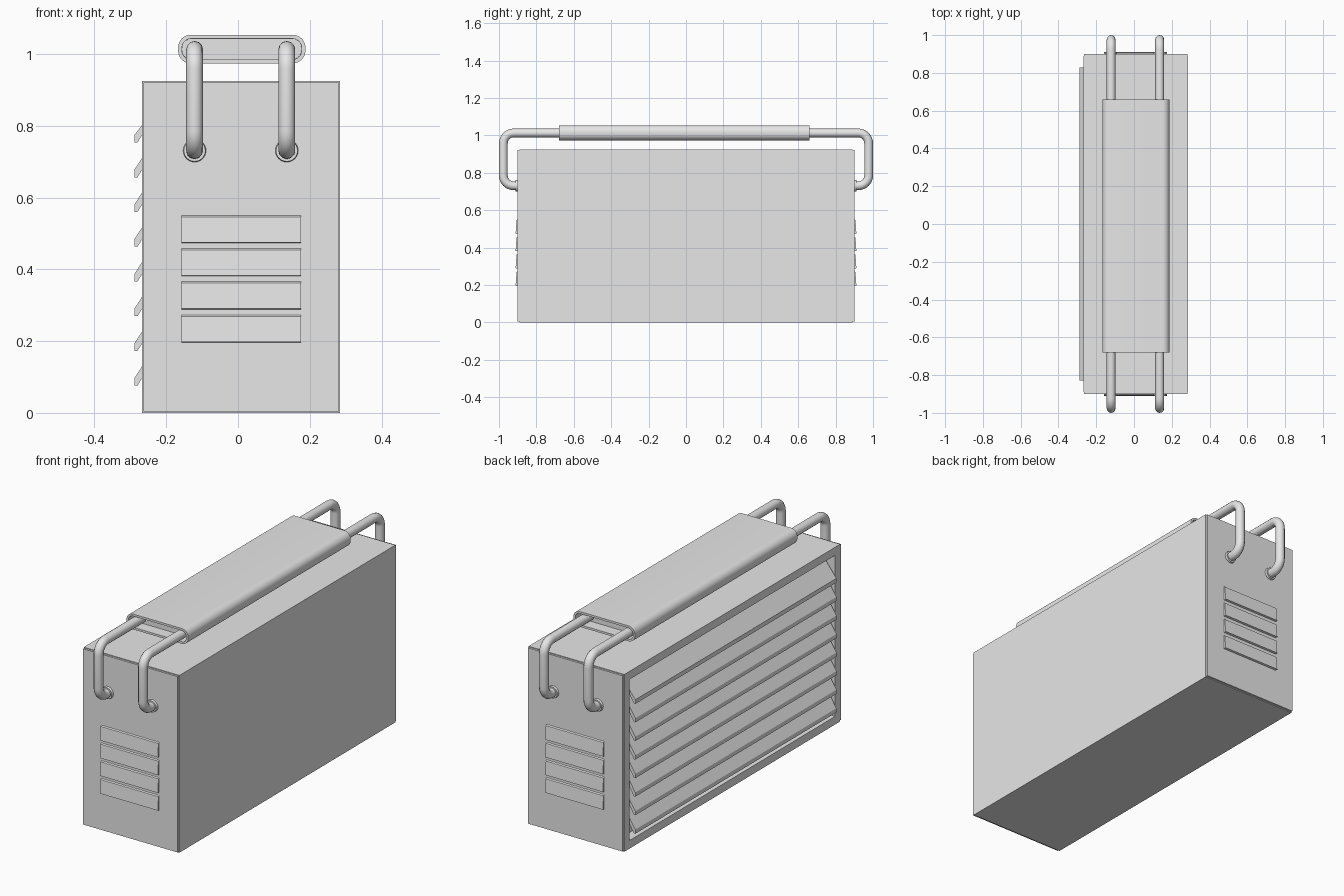
import bpy, bmesh, math
from mathutils import Vector

cube = bpy.data.objects.get("Cube")
if cube:
    bpy.data.objects.remove(cube, do_unlink=True)

GREY = (0.8, 0.8, 0.8, 1)
grey = bpy.data.materials.new("light grey")
grey.use_nodes = True
grey.diffuse_color = GREY
grey.node_tree.nodes["Principled BSDF"].inputs["Base Color"].default_value = GREY


def finish(name, bm, smooth=False):
    bmesh.ops.recalc_face_normals(bm, faces=bm.faces)
    mesh = bpy.data.meshes.new(name)
    bm.to_mesh(mesh)
    bm.free()
    mesh.materials.append(grey)
    obj = bpy.data.objects.new(name, mesh)
    bpy.context.collection.objects.link(obj)
    if smooth:
        shade(obj)
    return obj


def shade(obj):
    bpy.ops.object.select_all(action='DESELECT')
    obj.select_set(True)
    bpy.context.view_layer.objects.active = obj
    bpy.ops.object.shade_smooth_by_angle(angle=math.radians(35))


def box(lo, hi):
    bm = bmesh.new()
    bmesh.ops.create_cube(bm, size=1)
    lo, hi = Vector(lo), Vector(hi)
    for v in bm.verts:
        v.co = (lo + hi) / 2 + v.co * (hi - lo)
    return bm


def prism(profile, start, along):
    """Extrude a closed profile of 3D points by a vector."""
    bm = bmesh.new()
    face = bm.faces.new([bm.verts.new(Vector(p) + Vector(start)) for p in profile])
    out = bmesh.ops.extrude_face_region(bm, geom=[face])
    for v in out["geom"]:
        if isinstance(v, bmesh.types.BMVert):
            v.co += Vector(along)
    return bm


def fillet(points, radius, steps=8):
    """Round the right-angled inner corners of a path."""
    pts = [Vector(p) for p in points]
    path = [pts[0]]
    for a, b, c in zip(pts, pts[1:], pts[2:]):
        u, w = (a - b).normalized(), (c - b).normalized()
        for i in range(steps + 1):
            t = i / steps * math.pi / 2
            path.append(b + radius * (u * (1 - math.sin(t)) + w * (1 - math.cos(t))))
    return path + [pts[-1]]


LEFT, RIGHT, TOP = 0.285, -0.267, 0.925

# Case with a recessed opening in one long side
bm = box((RIGHT, -0.89, 0), (LEFT, 0.89, TOP))
bm.normal_update()
side = [f for f in bm.faces if f.normal.x < -0.9]
bmesh.ops.inset_individual(bm, faces=side, thickness=0.06)
bmesh.ops.inset_individual(bm, faces=side, thickness=0.001, depth=-0.05)
finish("case", bm)

# Slanted slats filling the opening
slat = [(-0.288, 0.0), (-0.288, 0.022), (-0.22, 0.128), (-0.22, 0.098), (-0.28, 0.0)]
for i in range(8):
    z = 0.076 + i * 0.0968
    top = 0.862 - z
    profile = [(x, 0, min(dz, top)) for x, dz in slat]
    finish(f"side_slat_{i + 1}", prism(profile, (0, -0.829, z), (0, 1.658, 0)))

for end, s in (("front", -1), ("back", 1)):
    # End plate, slightly inset from the case edges
    ys = sorted((s * 0.885, s * 0.9))
    finish(f"{end}_plate", box((RIGHT + 0.003, ys[0], 0.004),
                               (LEFT - 0.003, ys[1], TOP - 0.004)))
    # Raised vent louvres
    for i in range(4):
        z = 0.195 + i * 0.0925
        profile = [(0, s * 0.895, 0), (0, s * 0.911, 0.003),
                   (0, s * 0.906, 0.074), (0, s * 0.895, 0.082)]
        finish(f"{end}_vent_{i + 1}", prism(profile, (-0.158, 0, z), (0.333, 0, 0)))

# Bent handle rods with collars where they enter the end plates
for side_name, x in (("right", -0.121), ("left", 0.136)):
    path = fillet([(x, -0.89, 0.731), (x, -0.9765, 0.731), (x, -0.9765, 1.013),
                   (x, 0.9765, 1.013), (x, 0.9765, 0.731), (x, 0.89, 0.731)], 0.055)
    curve = bpy.data.curves.new(f"{side_name}_rod", 'CURVE')
    curve.dimensions = '3D'
    curve.bevel_depth = 0.0235
    curve.bevel_resolution = 4
    spline = curve.splines.new('POLY')
    spline.points.add(len(path) - 1)
    for p, co in zip(spline.points, path):
        p.co = (*co, 1)
    curve.materials.append(grey)
    rod = bpy.data.objects.new(f"{side_name}_rod", curve)
    bpy.context.collection.objects.link(rod)
    bpy.ops.object.select_all(action='DESELECT')
    rod.select_set(True)
    bpy.context.view_layer.objects.active = rod
    bpy.ops.object.convert(target='MESH')
    shade(bpy.context.object)
    for end, s in (("front", -1), ("back", 1)):
        bm = bmesh.new()
        bmesh.ops.create_cone(bm, cap_ends=True, segments=24,
                              radius1=0.034, radius2=0.03, depth=0.022)
        for v in bm.verts:
            v.co = Vector((x + v.co.x, s * (0.9 + v.co.z), 0.731 + v.co.y))
        finish(f"{side_name}_{end}_collar", bm, True)

# Rounded grip with shallow hollow ends
outline = []
R = 0.036
for cx, cz, a0 in ((0.188 - R, 1.054 - R, 0), (-0.167 + R, 1.054 - R, 90),
                   (-0.167 + R, 0.974 + R, 180), (0.188 - R, 0.974 + R, 270)):
    for i in range(9):
        a = math.radians(a0 + i * 90 / 8)
        outline.append((cx + R * math.cos(a), 0, cz + R * math.sin(a)))
bm = prism(outline, (0, -0.68, 0), (0, 1.34, 0))
bmesh.ops.recalc_face_normals(bm, faces=bm.faces)
ends = [f for f in bm.faces if abs(f.normal.y) > 0.9]
bmesh.ops.inset_individual(bm, faces=ends, thickness=0.011)
bmesh.ops.inset_individual(bm, faces=ends, thickness=0.0005, depth=-0.06)
finish("grip", bm, True)
